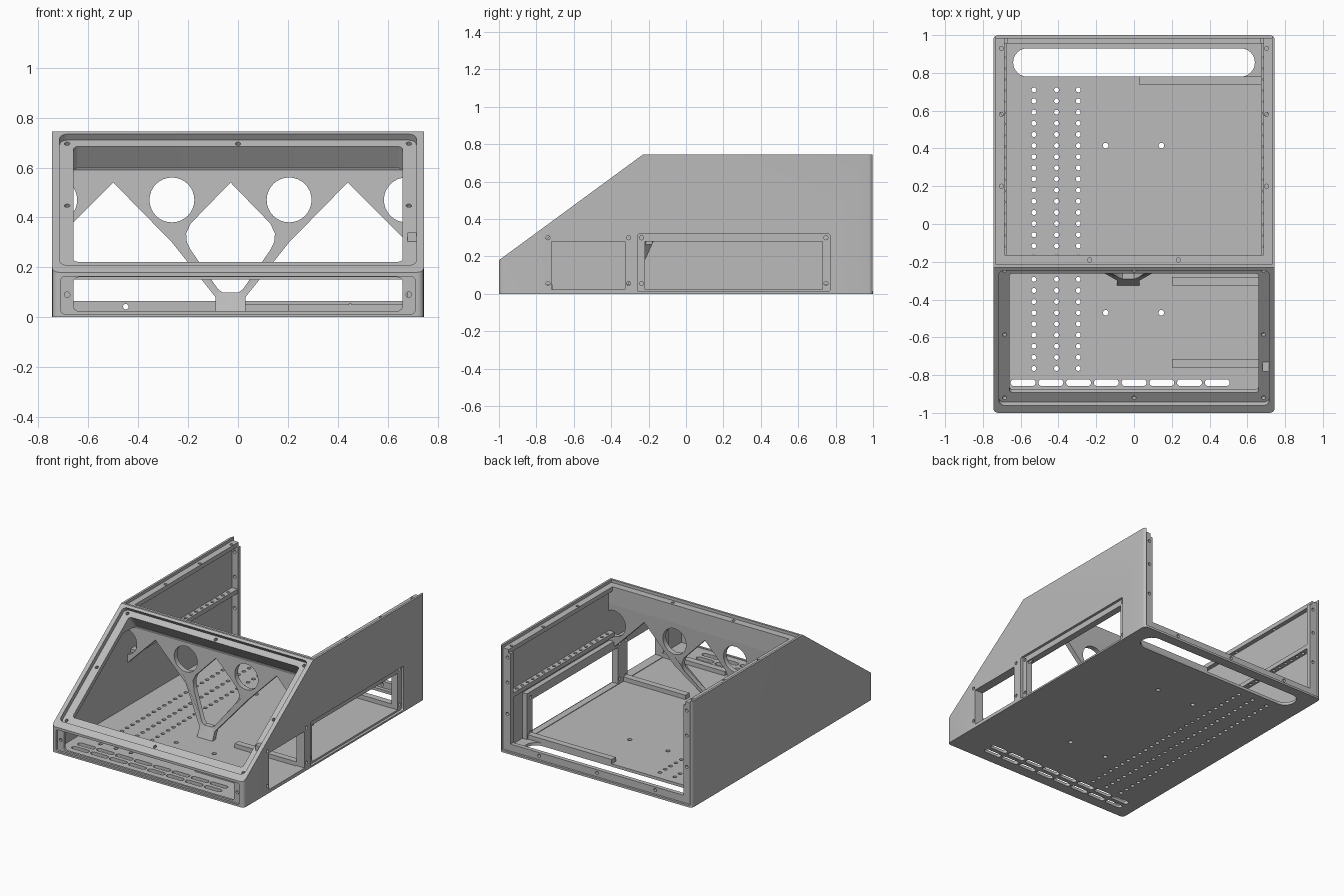
import bpy
import bmesh
from math import pi, cos, sin, atan2
from mathutils import Matrix, Vector

if "Cube" in bpy.data.objects:
    bpy.data.objects.remove(bpy.data.objects["Cube"])

grey = bpy.data.materials.new("light grey")
grey.use_nodes = True
grey.diffuse_color = (0.5, 0.5, 0.5, 1)
grey.node_tree.nodes["Principled BSDF"].inputs["Base Color"].default_value = (0.5, 0.5, 0.5, 1)

# Drawing planes: outline (a, b) is extruded along the plane's normal
FLOOR = Matrix.Identity(4)                                             # (x, y) along +z
SIDE = Matrix(((0, 0, 1), (1, 0, 0), (0, 1, 0))).to_4x4()              # (y, z) along +x
FRONT = Matrix.Rotation(pi / 2, 4, 'X')                                # (x, z) along -y


def rounded(a, b, w, h, r, n=6):
    """Outline of a rounded rectangle centred on (a, b)."""
    pts = []
    for k, (sa, sb) in enumerate(((1, 1), (-1, 1), (-1, -1), (1, -1))):
        for i in range(n + 1):
            t = (k + i / n) * pi / 2
            p = Vector((a + sa * (w / 2 - r) + r * cos(t), b + sb * (h / 2 - r) + r * sin(t)))
            if not pts or (p - pts[-1]).length > 1e-5:
                pts.append(p)
    if (pts[0] - pts[-1]).length < 1e-5:
        pts.pop()
    return pts


def hole(a, b, r=0.011):
    return rounded(a, b, 2 * r, 2 * r, r, 4)


def rect(a0, a1, b0, b1):
    return [(a0, b0), (a1, b0), (a1, b1), (a0, b1)]


def prism(name, plane, start, end, *outlines):
    """Solid made by extruding every outline from start to end along the plane normal."""
    bm = bmesh.new()
    for pts in outlines:
        face = bm.faces.new([bm.verts.new((p[0], p[1], start)) for p in pts])
        new = bmesh.ops.extrude_face_region(bm, geom=[face])["geom"]
        for v in new:
            if isinstance(v, bmesh.types.BMVert):
                v.co.z = end
    bm.transform(plane)
    bmesh.ops.recalc_face_normals(bm, faces=bm.faces)
    mesh = bpy.data.meshes.new(name)
    bm.to_mesh(mesh)
    bm.free()
    mesh.materials.append(grey)
    obj = bpy.data.objects.new(name, mesh)
    bpy.context.collection.objects.link(obj)
    return obj


def cut(obj, plane, start, end, *outlines):
    """Subtract extruded outlines from an object."""
    tool = prism("cutter", plane, start, end, *outlines)
    mod = obj.modifiers.new("cut", 'BOOLEAN')
    mod.operation, mod.solver, mod.object = 'DIFFERENCE', 'EXACT', tool
    bpy.context.view_layer.update()
    result = obj.evaluated_get(bpy.context.evaluated_depsgraph_get())
    mesh = bpy.data.meshes.new_from_object(result)
    obj.modifiers.clear()
    obj.data = mesh
    bpy.data.objects.remove(tool)


# Case shell: wedge-fronted box with rounded upright corners
shell = prism("case_shell", SIDE, -0.745, 0.745,
              [(-1, 0), (-1, 0.18), (-0.23, 0.745), (1, 0.745), (1, 0)])
bm = bmesh.new()
bm.from_mesh(shell.data)
upright = [e for e in bm.edges if abs(e.verts[0].co.z - e.verts[1].co.z) > 0.1
           and abs(e.verts[0].co.y - e.verts[1].co.y) < 0.01]
bmesh.ops.bevel(bm, geom=upright, offset=0.025, segments=4, profile=0.5, affect='EDGES')
bm.to_mesh(shell.data)
bm.free()

# Hollow interior, open at the top and the back
cut(shell, SIDE, -0.715, 0.715,
    [(-0.97, 0.02), (-0.97, 0.128), (-0.33, 0.597), (-0.2, 0.59), (-0.165, 0.59),
     (-0.165, 1), (1.2, 1), (1.2, 0.02)])
cut(shell, SIDE, -0.73, 0.73,
    [(-0.215, 0.725), (0.985, 0.725), (0.985, 0.015), (1.2, 0.015), (1.2, 1), (-0.215, 1)])

# Sloped panel opening with recess and screw holes
SLOPE = Matrix.Translation((0, -0.615, 0.4625)) @ Matrix.Rotation(atan2(0.565, 0.77), 4, 'X')
cut(shell, SLOPE, -0.03, 0.1, rounded(0, 0.015, 1.43, 0.887, 0.03))
cut(shell, SLOPE, -0.14, 0.1, rounded(0, 0.025, 1.32, 0.782, 0.02))
cut(shell, SLOPE, -0.055, 0.1, *[hole(x, y) for x in (-0.685, 0, 0.685)
                                 for y in (-0.4, 0.015, 0.435) if x or y != 0.015])

# Low front opening
cut(shell, FRONT, 0.985, 1.1, rounded(0, 0.088, 1.42, 0.15, 0.015))
cut(shell, FRONT, 0.94, 1.1, rounded(0, 0.0925, 1.32, 0.135, 0.02),
    hole(-0.685, 0.09), hole(0.685, 0.09))

# Floor: vents, cable slot, hole columns and mounting holes
floor_cuts = [rounded(0, 0.855, 1.28, 0.15, 0.075)]
floor_cuts += [rounded(-0.587 + 0.1468 * i, y, 0.132, 0.036, 0.018)
               for i in range(8) for y in (-0.84, -0.905)]
floor_cuts += [hole(x, -0.765 + 0.059 * i, 0.013)
               for x in (-0.53, -0.41, -0.295) for i in range(26)]
floor_cuts += [hole(x, y, 0.015) for x in (-0.15, 0.145) for y in (-0.47, 0.415)]
cut(shell, FLOOR, -0.1, 0.03, *floor_cuts)

# Side windows with an inner frame
spans = ((-0.76, -0.285), (-0.26, 0.77))
frame = prism("window_frame", SIDE, 0.68, 0.716, rect(-0.78, 0.79, 0.02, 0.34))
cut(shell, SIDE, 0.727, 0.8, *[rounded((a + b) / 2, 0.166, b - a, 0.308, 0.01) for a, b in spans])
openings = [rect(a + 0.04, b - 0.04, 0.024, 0.28) for a, b in spans]
screws = [hole(y, z) for a, b in spans for y in (a + 0.022, b - 0.022) for z in (0.055, 0.3)]
for part in (shell, frame):
    cut(part, SIDE, 0.6, 0.8, *openings, *screws)

# Rims that carry the lid and the back plate, and perforated side ledges
parts = [shell, frame]
cut(shell, FLOOR, 0.68, 0.9, hole(-0.235, -0.19), hole(0.235, -0.19))
for s, label in ((1, "left"), (-1, "right")):
    def span(a, b, lo, hi):
        return rect(min(s * a, s * b), max(s * a, s * b), lo, hi)

    rim = prism(label + "_top_rim", FLOOR, 0.695, 0.725, span(0.685, 0.718, -0.17, 0.985))
    cut(rim, FLOOR, 0.6, 0.9, *[hole(s * 0.702, y) for y in (0.2, 0.58, 0.93)])
    post = prism(label + "_back_post", FRONT, -0.985, -0.955, span(0.67, 0.718, 0.015, 0.7))
    cut(post, FRONT, -1.1, -0.8, *[hole(s * 0.695, z) for z in (0.05, 0.27, 0.49, 0.665)])
    ledge = prism(label + "_ledge", FLOOR, 0.38, 0.41, span(0.672, 0.718, -0.17, 0.96))
    cut(ledge, FLOOR, 0.3, 0.5, *[hole(s * 0.694, -0.12 + 0.059 * i) for i in range(18)])
    parts += [rim, post, ledge]
sill = prism("back_sill", FRONT, -0.985, -0.955, rect(-0.716, 0.716, 0.015, 0.065))
cut(sill, FRONT, -1.1, -0.8, hole(0, 0.042), hole(-0.45, 0.042), hole(0.45, 0.042))
parts.append(sill)

# Low floor ribs beside the windows
for name, x0, y0 in (("front_rib", 0.2, -0.76), ("middle_rib", 0.2, -0.325), ("rear_rib", 0.03, 0.735)):
    parts.append(prism(name, FLOOR, 0.015, 0.05, rect(x0, 0.69, y0, y0 + 0.045)))

# Inner partition: cut-out arms meeting in a Y-shaped leg
mid = -0.03
partition = prism("partition", FRONT, 0.165, 0.2, rect(-0.716, 0.716, 0.015, 0.6))
bay = [(0.06, -0.1), (0.06, 0.08), (0.235, 0.3), (0.47, 0.54), (0.9, 0.11), (0.9, -0.1)]
for s in (1, -1):
    cut(partition, FRONT, 0.1, 0.3, [(mid + s * x, z) for x, z in bay])
half = [(0.03, 0.098), (0.05, 0.112), (0.16, 0.27), (0.175, 0.3), (0.178, 0.335), (0.16, 0.375)]
cut(partition, FRONT, 0.1, 0.3,
    [(mid + x, z) for x, z in half] + [(mid, 0.54)] + [(mid - x, z) for x, z in reversed(half)])
cut(partition, FRONT, 0.1, 0.3,
    *[rounded(mid + x, 0.47, 0.18, 0.18, 0.09, 8) for x in (-0.705, -0.235, 0.235, 0.705)])
for v in partition.data.vertices:      # the leg leans forward to its foot
    v.co.y -= max(0, 0.3 - v.co.z) * 0.45
parts.append(partition)

# Smooth only the rounded corners and holes
bpy.ops.object.select_all(action='DESELECT')
for part in parts:
    part.select_set(True)
bpy.context.view_layer.objects.active = shell
bpy.ops.object.shade_smooth_by_angle(angle=0.52)
